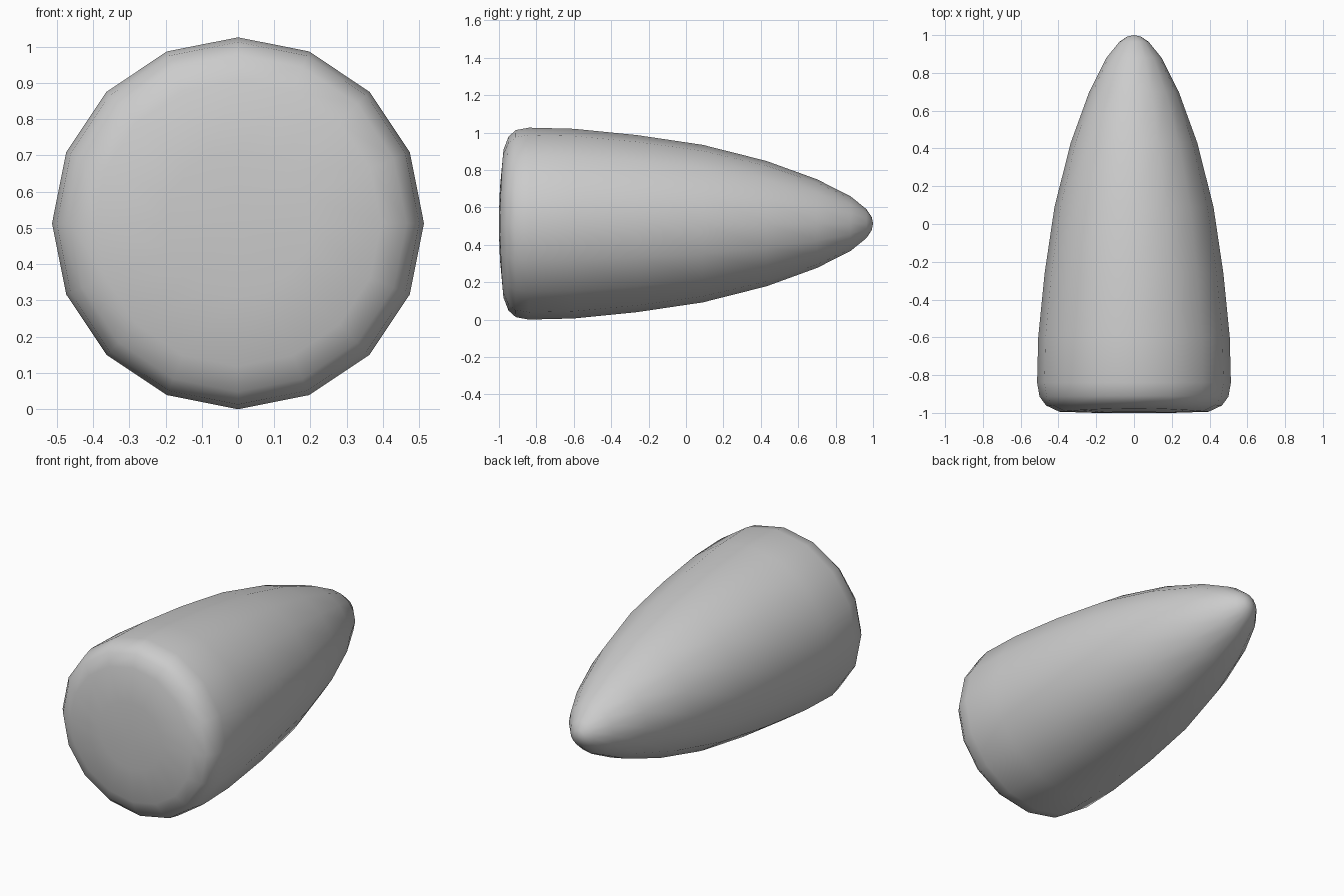
import bpy, bmesh, math

if "Cube" in bpy.data.objects:
    bpy.data.objects.remove(bpy.data.objects["Cube"])

SIDES = 16
R = 0.513  # largest radius, also the axis height

# Profile from back cap to tip: (y, radius, bulge of the cap towards the sides)
profile = [
    (-0.994, 0.20, 0.006), (-0.976, 0.395, 0.018), (-0.949, 0.465, 0.012),
    (-0.91, 0.50, 0.004), (-0.84, R, 0), (-0.60, 0.507, 0),
    (-0.26, 0.473, 0), (0.09, 0.421, 0), (0.43, 0.335, 0),
    (0.70, 0.237, 0), (0.88, 0.146, 0), (0.965, 0.077, 0), (0.993, 0.035, 0),
]

# Bullet body: turned rings with a slightly curved back and a rounded nose
bm = bmesh.new()
rings = []
for y, r, bulge in profile:
    ring = []
    for i in range(SIDES):
        a = 2 * math.pi * i / SIDES
        ring.append(bm.verts.new((r * math.sin(a), y - bulge * math.sin(a) ** 2,
                                  R + r * math.cos(a))))
    rings.append(ring)
for a, b in zip(rings, rings[1:]):
    for i in range(SIDES):
        j = (i + 1) % SIDES
        bm.faces.new((a[i], a[j], b[j], b[i]))

# Close both ends
for ring, y in ((rings[0], -1.0), (rings[-1], 1.0)):
    pole = bm.verts.new((0, y, R))
    for i in range(SIDES):
        bm.faces.new((ring[i], ring[(i + 1) % SIDES], pole))
bmesh.ops.recalc_face_normals(bm, faces=bm.faces)
for f in bm.faces:
    f.smooth = True

mesh = bpy.data.meshes.new("rounded_cone_body")
bm.to_mesh(mesh)
bm.free()
body = bpy.data.objects.new("rounded_cone_body", mesh)
bpy.context.collection.objects.link(body)
